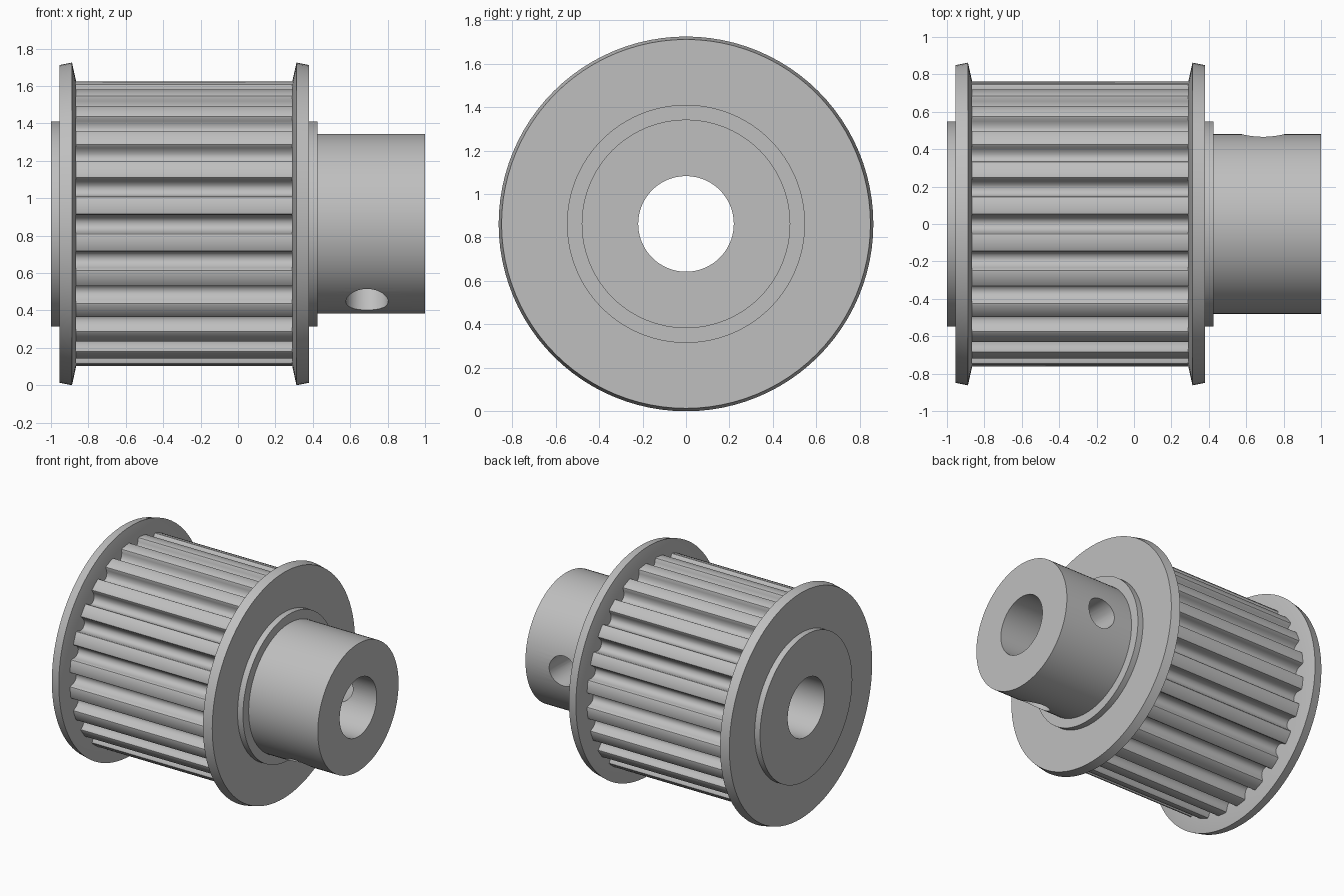
import bpy, bmesh, math
from mathutils import Vector

AXIS_Z = 0.8625   # height of the turning axis, which runs along x
SEGS = 96
TEETH = 24
TOOTH_R = 0.763
BORE_R = 0.22

cube = bpy.data.objects.get("Cube")
if cube:
    bpy.data.objects.remove(cube, do_unlink=True)

metal = bpy.data.materials.new("grey_metal")
metal.use_nodes = True
GREY = (0.52, 0.52, 0.52, 1)
metal.diffuse_color = GREY
metal.node_tree.nodes["Principled BSDF"].inputs["Base Color"].default_value = GREY


def activate(obj):
    bpy.ops.object.select_all(action="DESELECT")
    obj.select_set(True)
    bpy.context.view_layer.objects.active = obj


def smooth(obj):
    activate(obj)
    bpy.ops.object.shade_smooth_by_angle(angle=math.radians(28))


def loft(name, rings):
    """Join equal rings of points in order, and the last back to the first."""
    bm = bmesh.new()
    loops = [[bm.verts.new(p) for p in ring] for ring in rings]
    n = len(loops[0])
    for i, a in enumerate(loops):
        b = loops[(i + 1) % len(loops)]
        for j in range(n):
            k = (j + 1) % n
            bm.faces.new((a[j], a[k], b[k], b[j]))
    bmesh.ops.recalc_face_normals(bm, faces=bm.faces)
    mesh = bpy.data.meshes.new(name)
    bm.to_mesh(mesh)
    bm.free()
    mesh.materials.append(metal)
    obj = bpy.data.objects.new(name, mesh)
    bpy.context.collection.objects.link(obj)
    return obj


def place(x, polar):
    return [(x, r * math.cos(a), AXIS_Z + r * math.sin(a)) for r, a in polar]


def lathe(name, profile):
    """Turn a closed (x, radius) profile about the axis."""
    angles = [math.tau * i / SEGS for i in range(SEGS)]
    return loft(name, [place(x, [(r, a) for a in angles]) for x, r in profile])


# Core: end boss, inner boss, hub and bore in one turned piece
core = lathe("hub_core", [(-1, BORE_R), (-1, 0.548), (0.425, 0.548),
                          (0.425, 0.48), (1, 0.48), (1, BORE_R)])

# Two set screw holes in the hub, 120 degrees apart
for angle in (0, -120):
    a = math.radians(angle)
    direction = Vector((0, math.cos(a), math.sin(a)))
    bpy.ops.mesh.primitive_cylinder_add(
        vertices=48, radius=0.113, depth=0.7,
        location=Vector((0.69, 0, AXIS_Z)) + direction * 0.37,
        rotation=direction.to_track_quat("Z", "Y").to_euler())
    cutter = bpy.context.object
    cutter.name = "screw_hole_cutter"
    cutter.hide_render = True
    mod = core.modifiers.new("screw_hole", "BOOLEAN")
    mod.operation = "DIFFERENCE"
    mod.solver = "EXACT"
    mod.object = cutter
    activate(core)
    bpy.ops.object.modifier_apply(modifier=mod.name)
    bpy.data.objects.remove(cutter, do_unlink=True)
smooth(core)

# Flanges: thin discs with a bevelled inner edge, mirrored about the tooth body
MIDDLE = -0.2875
for name, side in (("right_flange", -1), ("left_flange", 1)):
    profile = [(0.5775, 0.5), (0.5775, 0.76), (0.6, 0.8625),
               (0.6675, 0.849), (0.6675, 0.5)]
    smooth(lathe(name, [(MIDDLE + side * x, r) for x, r in profile]))

# Toothed body: rounded grooves as (half width, depth), with flat tooth tops
half = [(0.061, 0), (0.054, 0.003), (0.0495, 0.011), (0.047, 0.03),
        (0.041, 0.048), (0.03, 0.064), (0.016, 0.073)]
groove = [(-t, d) for t, d in half] + [(0, 0.075)] + [(t, d) for t, d in reversed(half)]
outline = []
for i in range(TEETH):
    centre = math.tau * i / TEETH
    outline += [(TOOTH_R - d, centre + t / TOOTH_R) for t, d in groove]
    outline.append((TOOTH_R, centre + math.pi / TEETH))
inner = [(0.5, a) for r, a in outline]
x0, x1 = MIDDLE - 0.585, MIDDLE + 0.585
smooth(loft("toothed_body", [place(x0, outline), place(x1, outline),
                             place(x1, inner), place(x0, inner)]))
